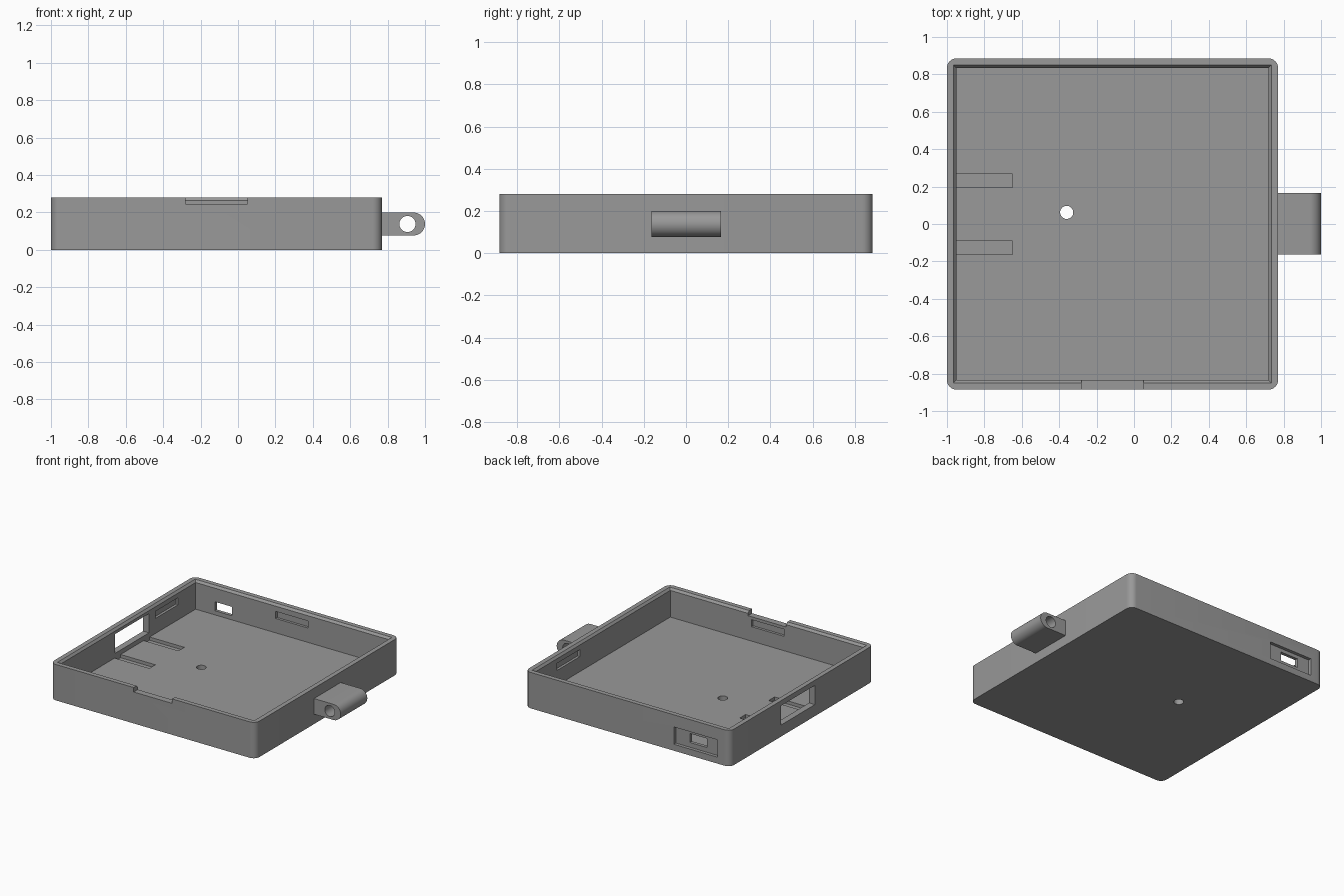
import bpy, bmesh, math
from mathutils import Vector

if "Cube" in bpy.data.objects:
    bpy.data.objects.remove(bpy.data.objects["Cube"])

X0, X1, Y, H = -1.0, 0.77, 0.885, 0.28   # outer tray limits
WALL, FLOOR = 0.05, 0.055
IX0, IX1, IY = X0 + WALL, X1 - WALL, Y - WALL

grey = bpy.data.materials.new("grey_plastic")
grey.diffuse_color = (0.32, 0.32, 0.32, 1)
grey.use_nodes = True
grey.node_tree.nodes["Principled BSDF"].inputs["Base Color"].default_value = grey.diffuse_color


def finish(name, bm):
    bmesh.ops.recalc_face_normals(bm, faces=bm.faces)
    mesh = bpy.data.meshes.new(name)
    bm.to_mesh(mesh)
    bm.free()
    mesh.materials.append(grey)
    obj = bpy.data.objects.new(name, mesh)
    bpy.context.collection.objects.link(obj)
    return obj


def loft(name, loops):
    """Closed solid through matching loops of points."""
    bm = bmesh.new()
    rings = [[bm.verts.new(p) for p in loop] for loop in loops]
    for a, b in zip(rings, rings[1:]):
        for i in range(len(a)):
            j = (i + 1) % len(a)
            bm.faces.new((a[i], a[j], b[j], b[i]))
    bm.faces.new(rings[0])
    bm.faces.new(rings[-1])
    return finish(name, bm)


def rect(inset, z):
    a, b, c = X0 + inset, X1 - inset, Y - inset
    return [(a, -c, z), (b, -c, z), (b, c, z), (a, c, z)]


def box(x0, x1, y0, y1, z0, z1):
    return loft("cutter", [[(x0, y0, z), (x1, y0, z), (x1, y1, z), (x0, y1, z)]
                           for z in (z0, z1)])


def rod(center, radius, length, axis):
    loops = []
    for d in (-length / 2, length / 2):
        ring = []
        for i in range(48):
            t = math.tau * i / 48
            u, v = radius * math.cos(t), radius * math.sin(t)
            ring.append(Vector(center) + Vector((u, v, d) if axis == "Z" else (u, d, v)))
        loops.append(ring)
    return loft("cutter", loops)


def cut(obj, cutter):
    cutter.hide_render = True
    mod = obj.modifiers.new("cut", "BOOLEAN")
    mod.operation, mod.solver, mod.object = "DIFFERENCE", "EXACT", cutter
    bpy.context.view_layer.objects.active = obj
    bpy.ops.object.modifier_apply(modifier=mod.name)
    bpy.data.objects.remove(cutter)


def smooth(obj):
    bpy.ops.object.select_all(action="DESELECT")
    obj.select_set(True)
    bpy.context.view_layer.objects.active = obj
    bpy.ops.object.shade_smooth_by_angle(angle=math.radians(30))


# Tray body with rounded vertical corners
R = 0.05
outline = []
for cx, cy, start in ((X1 - R, Y - R, 0), (X0 + R, Y - R, 90),
                      (X0 + R, R - Y, 180), (X1 - R, R - Y, 270)):
    for i in range(9):
        t = math.radians(start + i * 90 / 8)
        outline.append((cx + R * math.cos(t), cy + R * math.sin(t)))
tray = loft("tray", [[(x, y, z) for x, y in outline] for z in (0, H)])

# Cavity with a chamfered rim
cut(tray, loft("cutter", [rect(WALL, FLOOR), rect(WALL, 0.263),
                          rect(0.036, H), rect(0.028, H + 0.01)]))

# Pry notch in the front rim
cut(tray, box(-0.28, 0.05, -0.95, -0.80, 0.245, 0.35))

# Left window and the two floor grooves beside it
cut(tray, box(-1.1, -0.90, -0.16, 0.26, 0.09, 0.24))
for y0, y1 in ((0.195, 0.267), (-0.163, -0.09)):
    cut(tray, box(IX0, -0.65, y0, y1, 0.03, 0.08))

# Back port: shallow outer recess with a through opening
cut(tray, box(-0.89, -0.515, Y - 0.025, 0.95, 0.05, 0.185))
cut(tray, box(-0.785, -0.635, 0.80, 0.95, 0.087, 0.157))

# Snap slots on the inner walls
D = 0.02
for s in (-1, 1):
    ya, yb = sorted((s * (IY - 0.02), s * (IY + D)))
    cut(tray, box(-0.26, 0.02, ya, yb, 0.167, 0.222))
cut(tray, box(IX0 - D, IX0 + 0.02, 0.34, 0.62, 0.172, 0.227))
cut(tray, box(IX1 - 0.02, IX1 + D, 0.28, 0.56, 0.172, 0.227))

# Small hole through the floor
cut(tray, rod((-0.36, 0.062, 0.03), 0.035, 0.2, "Z"))
smooth(tray)

# Key ring lug with rounded end and cross hole
ZC, RL = 0.138, 0.061
profile = [(0.75, ZC - RL)]
for i in range(25):
    t = math.radians(-90 + i * 180 / 24)
    profile.append((1 - RL + RL * math.cos(t), ZC + RL * math.sin(t)))
profile.append((0.75, ZC + RL))
lug = loft("ring_lug", [[(x, y, z) for x, z in profile] for y in (-0.163, 0.165)])
cut(lug, rod((0.906, 0, ZC), 0.043, 0.6, "Y"))
smooth(lug)
